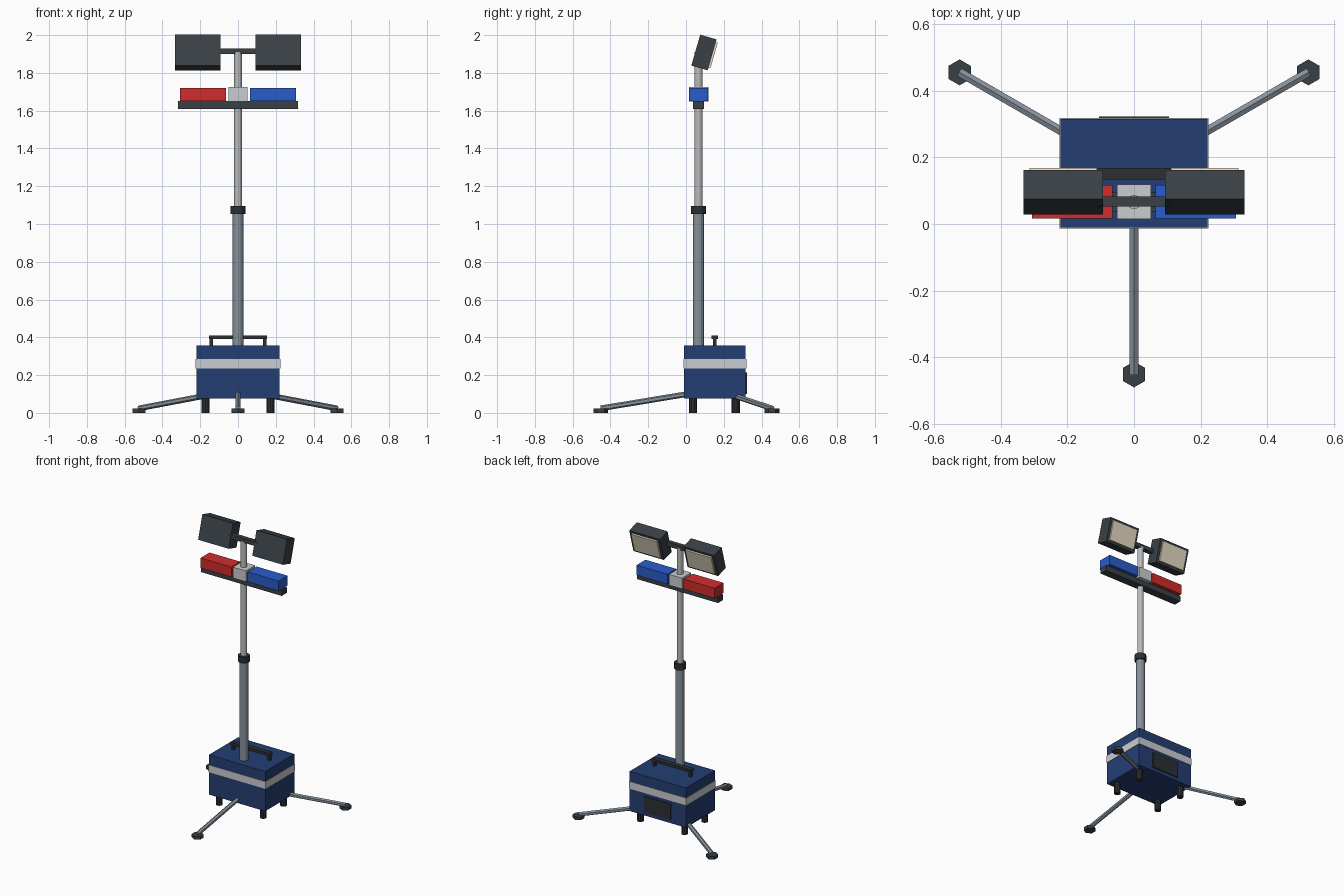
import bpy, bmesh, math
from mathutils import Vector, Matrix

if "Cube" in bpy.data.objects:
    bpy.data.objects.remove(bpy.data.objects["Cube"])


def material(name, hex_code):
    def lin(c):
        return c / 12.92 if c <= 0.04045 else ((c + 0.055) / 1.055) ** 2.4
    m = bpy.data.materials.new(name)
    rgb = [lin(int(hex_code[i:i + 2], 16) / 255) for i in (0, 2, 4)]
    m.diffuse_color = (*rgb, 1)
    m.use_nodes = True
    m.node_tree.nodes["Principled BSDF"].inputs["Base Color"].default_value = m.diffuse_color
    return m


NAVY = material("navy blue", "243E72")
SILVER = material("silver grey", "CACDD0")
STEEL = material("steel grey", "87929D")
ALLOY = material("light alloy", "B9BCBE")
CHARCOAL = material("charcoal", "3A4046")
BLACK = material("rubber black", "2C3034")
RED = material("signal red", "D02C2C")
BLUE = material("signal blue", "2A5CCB")
CREAM = material("warm lamp glass", "EDE2CA")


def finish(name, bm, mat, matrix):
    bm.transform(matrix)
    me = bpy.data.meshes.new(name)
    bm.to_mesh(me)
    bm.free()
    me.materials.append(mat)
    ob = bpy.data.objects.new(name, me)
    bpy.context.collection.objects.link(ob)
    return ob


def box(name, x, y, z, mat, matrix=Matrix()):
    """Box from (min, max) ranges on each axis."""
    bm = bmesh.new()
    bmesh.ops.create_cube(bm, size=1)
    size = [r[1] - r[0] for r in (x, y, z)]
    mid = [(r[0] + r[1]) / 2 for r in (x, y, z)]
    return finish(name, bm, mat,
                  matrix @ Matrix.Translation(mid) @ Matrix.Diagonal((*size, 1)))


def rod(name, a, b, radius, sides, mat):
    """Prism with the given number of sides between two points."""
    a, b = Vector(a), Vector(b)
    d = b - a
    bm = bmesh.new()
    bmesh.ops.create_cone(bm, cap_ends=True, segments=sides,
                          radius1=radius, radius2=radius, depth=d.length)
    vertical = abs(d.x) + abs(d.y) < 1e-6
    rot = Matrix() if vertical else d.to_track_quat('Z', 'Y').to_matrix().to_4x4()
    return finish(name, bm, mat, Matrix.Translation((a + b) / 2) @ rot)


BODY_Y = 0.153   # centre of the power box
MAST_Y = 0.066   # centre of the mast

# Power box with reflective band and rear panel
box("power_box", (-0.221, 0.221), (-0.01, 0.316), (0.075, 0.357), NAVY)
box("reflective_band", (-0.224, 0.224), (-0.013, 0.319), (0.235, 0.286), SILVER)
box("rear_panel", (-0.105, 0.105), (0.314, 0.323), (0.10, 0.213), BLACK)

# Short feet under the box
for sx, side in ((-1, "left"), (1, "right")):
    for y, end in ((0.037, "front"), (0.263, "back")):
        rod(f"{end}_{side}_box_foot", (sx * 0.173, y, 0), (sx * 0.173, y, 0.08),
            0.022, 10, BLACK)

# Carry handle
box("handle_bar", (-0.153, 0.153), (0.134, 0.169), (0.39, 0.409), BLACK)
for sx, side in ((-1, "left"), (1, "right")):
    box(f"handle_post_{side}", sorted((sx * 0.133, sx * 0.152)),
        (0.142, 0.161), (0.35, 0.395), BLACK)

# Three outrigger legs with hexagonal pads
for angle, tag in ((-90, "front"), (30, "back_right"), (150, "back_left")):
    c, s = math.cos(math.radians(angle)), math.sin(math.radians(angle))
    rod(f"{tag}_leg", (0.12 * c, BODY_Y + 0.12 * s, 0.104),
        (0.605 * c, BODY_Y + 0.605 * s, 0.024), 0.015, 6, STEEL)
    px, py = 0.605 * c, BODY_Y + 0.605 * s
    rod(f"{tag}_leg_pad", (px, py, 0), (px, py, 0.022), 0.039, 6, CHARCOAL)

# Telescopic mast
rod("lower_mast", (0, MAST_Y, 0.35), (0, MAST_Y, 1.07), 0.029, 12, STEEL)
rod("mast_collar", (0, MAST_Y, 1.053), (0, MAST_Y, 1.096), 0.039, 12, BLACK)
rod("upper_mast", (0, MAST_Y, 1.08), (0, MAST_Y, 1.91), 0.021, 12, ALLOY)

# Warning light bar
box("light_bar_base", (-0.317, 0.317), (0.038, 0.094), (1.61, 1.65), CHARCOAL)
box("red_beacon", (-0.306, -0.064), (0.017, 0.117), (1.65, 1.721), RED)
box("blue_beacon", (0.064, 0.306), (0.017, 0.117), (1.65, 1.721), BLUE)
box("beacon_centre", (-0.051, 0.051), (0.015, 0.119), (1.648, 1.725), SILVER)

# Crossbar and two tilted floodlights
box("crossbar", (-0.11, 0.11), (0.052, 0.083), (1.90, 1.93), CHARCOAL)
for sx, side in ((-1, "left"), (1, "right")):
    tilt = (Matrix.Translation((sx * 0.2125, 0.095, 1.908))
            @ Matrix.Rotation(math.radians(-16), 4, 'X'))
    box(f"floodlight_{side}", (-0.12, 0.12), (-0.045, 0.045), (-0.085, 0.085),
        CHARCOAL, tilt)
    box(f"floodlight_glass_{side}", (-0.102, 0.102), (0.04, 0.056), (-0.069, 0.069),
        CREAM, tilt)
